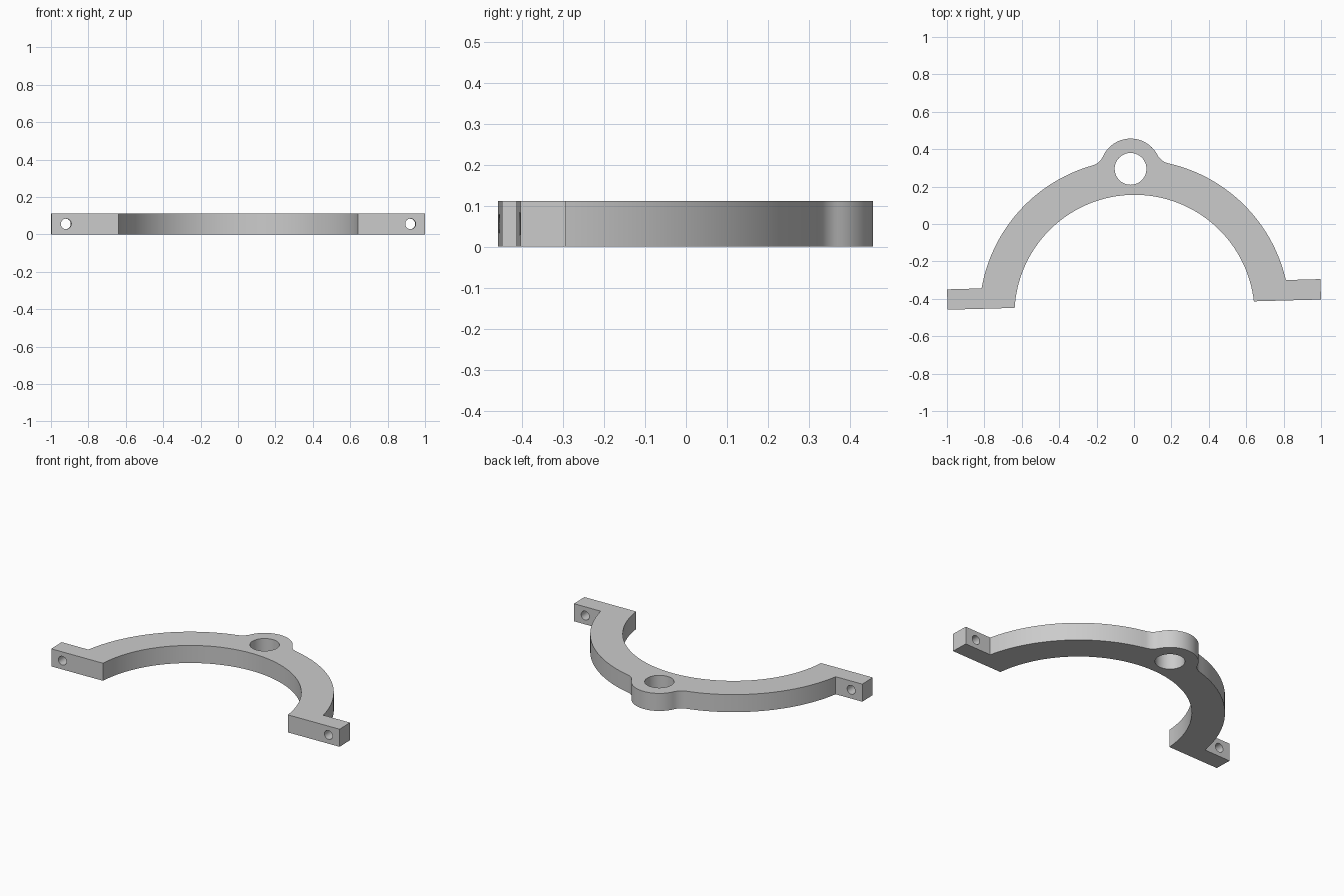
import bpy, bmesh
from math import sin, cos, pi, asin, acos, atan2, sqrt, radians
from mathutils import Matrix, Vector

cube = bpy.data.objects.get("Cube")
if cube:
    bpy.data.objects.remove(cube, do_unlink=True)

# Main dimensions, measured from the ring centre
HEIGHT = 0.112
R_IN, R_OUT = 0.642, 0.83
TAB_END, TAB_FRONT, TAB_BACK = 0.9985, 0.055, 0.164
BOSS_Y, BOSS_R, BOSS_HOLE = 0.781, 0.162, 0.085
FILLET = 0.09
BOLT_X, BOLT_R = 0.921, 0.028
PLACE = Matrix.Translation((0.003, -0.486, 0)) @ Matrix.Rotation(radians(1.57), 4, 'Z')

grey = bpy.data.materials.new("plain grey")
grey.use_nodes = True
grey.diffuse_color = (0.6, 0.6, 0.6, 1)
grey.node_tree.nodes["Principled BSDF"].inputs["Base Color"].default_value = (0.6, 0.6, 0.6, 1)


def arc(cx, cy, r, a, b, steps):
    return [(cx + r * cos(a + (b - a) * i / steps), cy + r * sin(a + (b - a) * i / steps))
            for i in range(steps + 1)]


def prism(name, outline, depth, matrix):
    """Extrude a closed outline along z and return it as an object."""
    bm = bmesh.new()
    face = bm.faces.new([bm.verts.new((x, y, 0)) for x, y in outline])
    top = bmesh.ops.extrude_face_region(bm, geom=[face])["geom"]
    bmesh.ops.translate(bm, vec=(0, 0, depth),
                        verts=[v for v in top if isinstance(v, bmesh.types.BMVert)])
    bmesh.ops.recalc_face_normals(bm, faces=bm.faces)
    bm.transform(matrix)
    mesh = bpy.data.meshes.new(name)
    bm.to_mesh(mesh)
    bm.free()
    mesh.materials.append(grey)
    ob = bpy.data.objects.new(name, mesh)
    bpy.context.collection.objects.link(ob)
    return ob


def circle(r, steps):
    return arc(0, 0, r, 0, 2 * pi, steps)[:-1]


# Half of the outline: inner arc, tab, outer arc, fillet, boss
reach = R_OUT + FILLET
lean = acos((reach ** 2 + BOSS_Y ** 2 - (BOSS_R + FILLET) ** 2) / (2 * reach * BOSS_Y))
fx, fy = reach * sin(lean), reach * cos(lean)
to_boss = atan2(BOSS_Y - fy, -fx) + 2 * pi
half = arc(0, 0, R_IN, pi / 2, asin(TAB_FRONT / R_IN), 40)
half += [(TAB_END, TAB_FRONT), (TAB_END, TAB_BACK)]
half += arc(0, 0, R_OUT, asin(TAB_BACK / R_OUT), pi / 2 - lean, 36)
half += arc(fx, fy, FILLET, 3 * pi / 2 - lean, to_boss, 8)[1:]
half += arc(0, BOSS_Y, BOSS_R, to_boss - pi, pi / 2, 14)[1:]
outline = half + [(-x, y) for x, y in reversed(half[1:-1])]

bracket = prism("half_ring_bracket", outline, HEIGHT, PLACE)

# Cutters: vertical boss hole and one bolt hole through each tab
cutters = [prism("boss_hole_cutter", circle(BOSS_HOLE, 48), 0.4,
                 PLACE @ Matrix.Translation((0, BOSS_Y, -0.1)))]
for side, x in (("left", BOLT_X), ("right", -BOLT_X)):
    cutters.append(prism(side + "_bolt_hole_cutter", circle(BOLT_R, 32), 0.25,
                         PLACE @ Matrix.Translation((x, 0.23, HEIGHT / 2))
                         @ Matrix.Rotation(pi / 2, 4, 'X')))

bpy.ops.object.select_all(action='DESELECT')
bpy.context.view_layer.objects.active = bracket
bracket.select_set(True)
for cutter in cutters:
    cutter.hide_render = True
    mod = bracket.modifiers.new("hole", 'BOOLEAN')
    mod.operation = 'DIFFERENCE'
    mod.solver = 'EXACT'
    mod.object = cutter
    bpy.ops.object.modifier_apply(modifier=mod.name)
    bpy.data.objects.remove(cutter, do_unlink=True)

bpy.ops.object.shade_smooth_by_angle(angle=radians(30))
